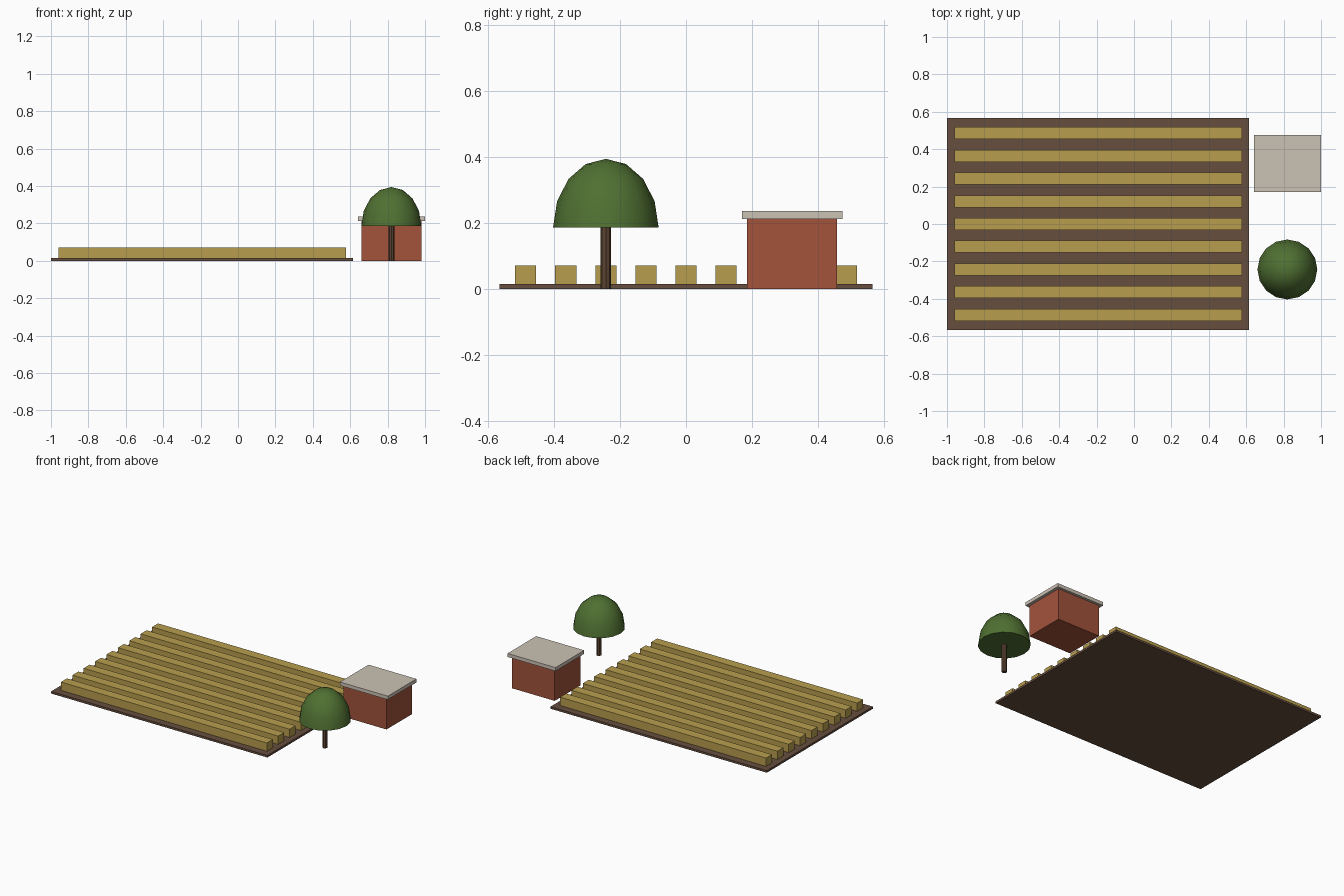
import bpy, bmesh, math

if "Cube" in bpy.data.objects:
    bpy.data.objects.remove(bpy.data.objects["Cube"])


def material(name, rgb):
    m = bpy.data.materials.new(name)
    lin = [((c / 255 + 0.055) / 1.055) ** 2.4 for c in rgb]
    m.diffuse_color = (*lin, 1)
    m.use_nodes = True
    m.node_tree.nodes["Principled BSDF"].inputs["Base Color"].default_value = m.diffuse_color
    return m


soil = material("soil brown", (102, 78, 62))
straw = material("crop yellow", (184, 158, 78))
brick = material("brick red", (162, 83, 59))
slab = material("roof grey", (203, 194, 181))
bark = material("bark brown", (92, 68, 50))
leaf = material("leaf green", (80, 112, 50))


def box(name, x, y, z, mat):
    """Box from (min, max) ranges."""
    bpy.ops.mesh.primitive_cube_add(
        size=1, location=[sum(r) / 2 for r in (x, y, z)])
    ob = bpy.context.object
    ob.name = name
    ob.scale = [r[1] - r[0] for r in (x, y, z)]
    bpy.ops.object.transform_apply(location=False, rotation=False, scale=True)
    ob.data.materials.append(mat)
    return ob


# Field and its nine crop rows
box("field_soil", (-1, 0.616), (-0.566, 0.566), (0, 0.014), soil)
for i in range(9):
    y = (i - 4) * 0.1215
    box(f"crop_row_{i + 1}", (-0.96, 0.578), (y - 0.032, y + 0.032), (0.013, 0.07), straw)

# Shed with overhanging flat roof
box("shed_walls", (0.66, 0.98), (0.185, 0.458), (0, 0.212), brick)
box("shed_roof", (0.642, 1.0), (0.17, 0.475), (0.212, 0.236), slab)

# Tree trunk
TX, TY = 0.82, -0.243
bpy.ops.mesh.primitive_cylinder_add(
    vertices=8, radius=0.016, depth=0.19, location=(TX, TY, 0.095),
    rotation=(0, 0, math.pi / 8 * 2))
trunk = bpy.context.object
trunk.name = "tree_trunk"
trunk.data.materials.append(bark)

# Tree crown: upper half of a stretched sphere, closed underneath
bm = bmesh.new()
bmesh.ops.create_uvsphere(bm, u_segments=16, v_segments=8, radius=1)
bmesh.ops.delete(bm, geom=[v for v in bm.verts if v.co.z < -0.01], context='VERTS')
bmesh.ops.contextual_create(bm, geom=[e for e in bm.edges if e.is_boundary])
bmesh.ops.scale(bm, vec=(0.16, 0.16, 0.208), verts=bm.verts)
bmesh.ops.recalc_face_normals(bm, faces=bm.faces)
mesh = bpy.data.meshes.new("tree_crown")
bm.to_mesh(mesh)
bm.free()
crown = bpy.data.objects.new("tree_crown", mesh)
crown.location = (TX, TY, 0.186)
bpy.context.collection.objects.link(crown)
mesh.materials.append(leaf)
bpy.ops.object.select_all(action='DESELECT')
crown.select_set(True)
bpy.context.view_layer.objects.active = crown
bpy.ops.object.shade_smooth_by_angle(angle=math.radians(35))
